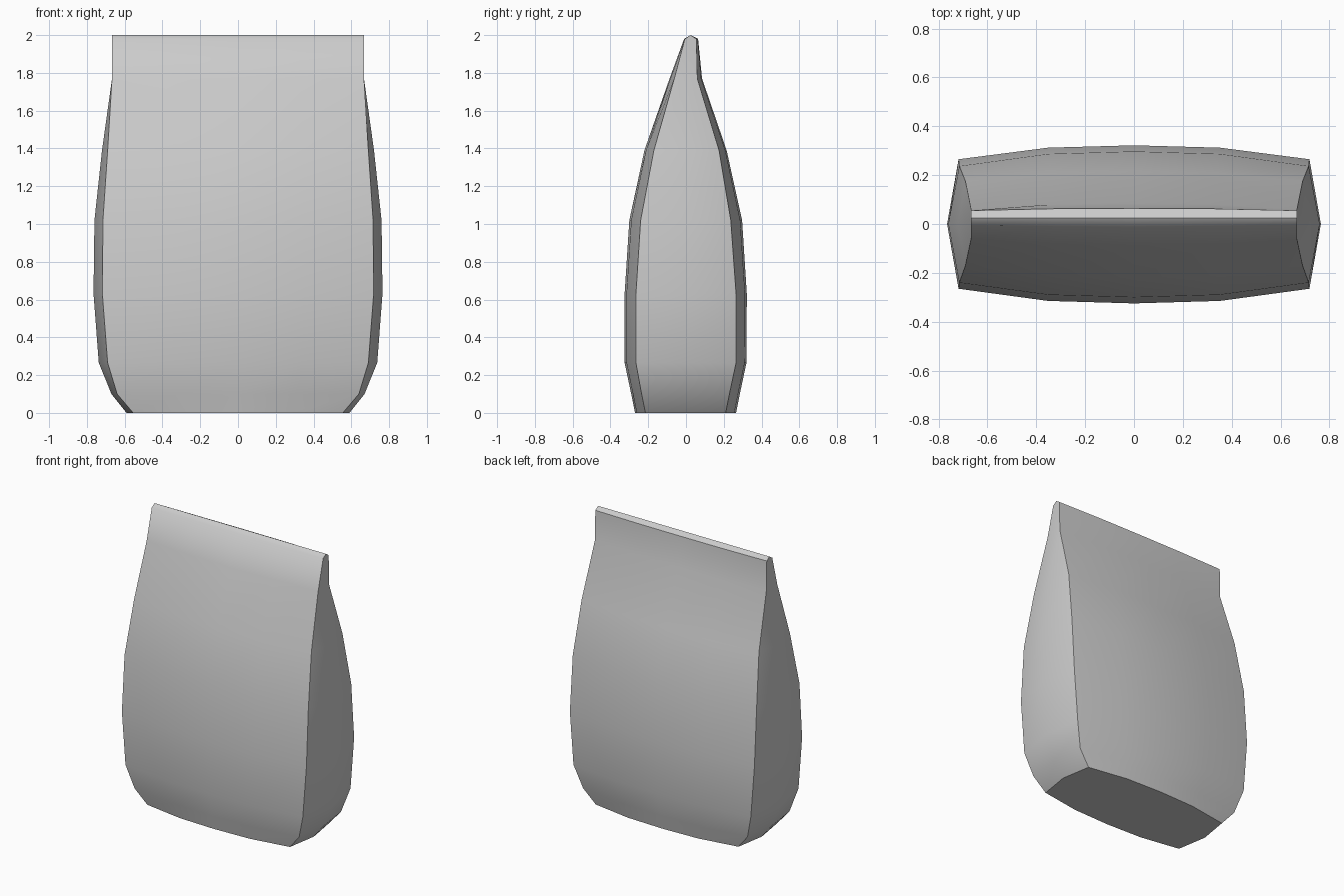
import bpy, bmesh, math

cube = bpy.data.objects.get("Cube")
if cube:
    bpy.data.objects.remove(cube, do_unlink=True)

# Plain grey foil
grey = bpy.data.materials.new("plain grey")
grey.use_nodes = True
colour = (0.6, 0.6, 0.6, 1)
grey.diffuse_color = colour
grey.node_tree.nodes["Principled BSDF"].inputs["Base Color"].default_value = colour

# Each level: height, side x, corner x, then y of front centre, front corner,
# side, back corner, back centre
levels = [
    (0, .59, .555, -.27, -.215, 0, .21, .265),
    (.1, .67, .64, -.29, -.235, 0, .23, .285),
    (.265, .737, .69, -.325, -.265, 0, .265, .32),
    (.63, .765, .718, -.325, -.265, 0, .265, .322),
    (1.02, .76, .715, -.3, -.24, 0, .237, .297),
    (1.39, .72, .69, -.22, -.17, 0, .175, .215),
    (1.77, .667, .667, -.087, -.062, .01, .06, .085),
    (1.98, .667, .667, -.01, -.006, .025, .055, .064),
    (2, .667, .667, .025, .025, .025, .025, .025),
]


def panel(half_width, centre, corner):
    """Bulging edge of a front or back panel, from right to left."""
    mid = corner + (centre - corner) * .83
    return [(-half_width, corner), (-half_width * .49, mid), (0, centre),
            (half_width * .49, mid), (half_width, corner)]


# Pouch lofted through the levels, pinched into a ridge at the top
bm = bmesh.new()
rings = []
for z, side_x, corner_x, front, front_c, side_y, back_c, back in levels:
    outline = (panel(corner_x, front, front_c) + [(side_x, side_y)]
               + panel(corner_x, back, back_c)[::-1] + [(-side_x, side_y)])
    rings.append([bm.verts.new((x, y, z)) for x, y in outline])

bm.faces.new(rings[0][::-1])
for low, high in zip(rings, rings[1:]):
    for i in range(len(low)):
        j = (i + 1) % len(low)
        bm.faces.new((low[i], low[j], high[j], high[i]))
bmesh.ops.remove_doubles(bm, verts=bm.verts[:], dist=.0005)
bmesh.ops.recalc_face_normals(bm, faces=bm.faces[:])

mesh = bpy.data.meshes.new("pouch")
bm.to_mesh(mesh)
bm.free()
mesh.materials.append(grey)
pouch = bpy.data.objects.new("pouch", mesh)
bpy.context.collection.objects.link(pouch)

# Soft panels with crisp seams
bpy.ops.object.select_all(action="DESELECT")
pouch.select_set(True)
bpy.context.view_layer.objects.active = pouch
bpy.ops.object.shade_smooth_by_angle(angle=math.radians(45))
